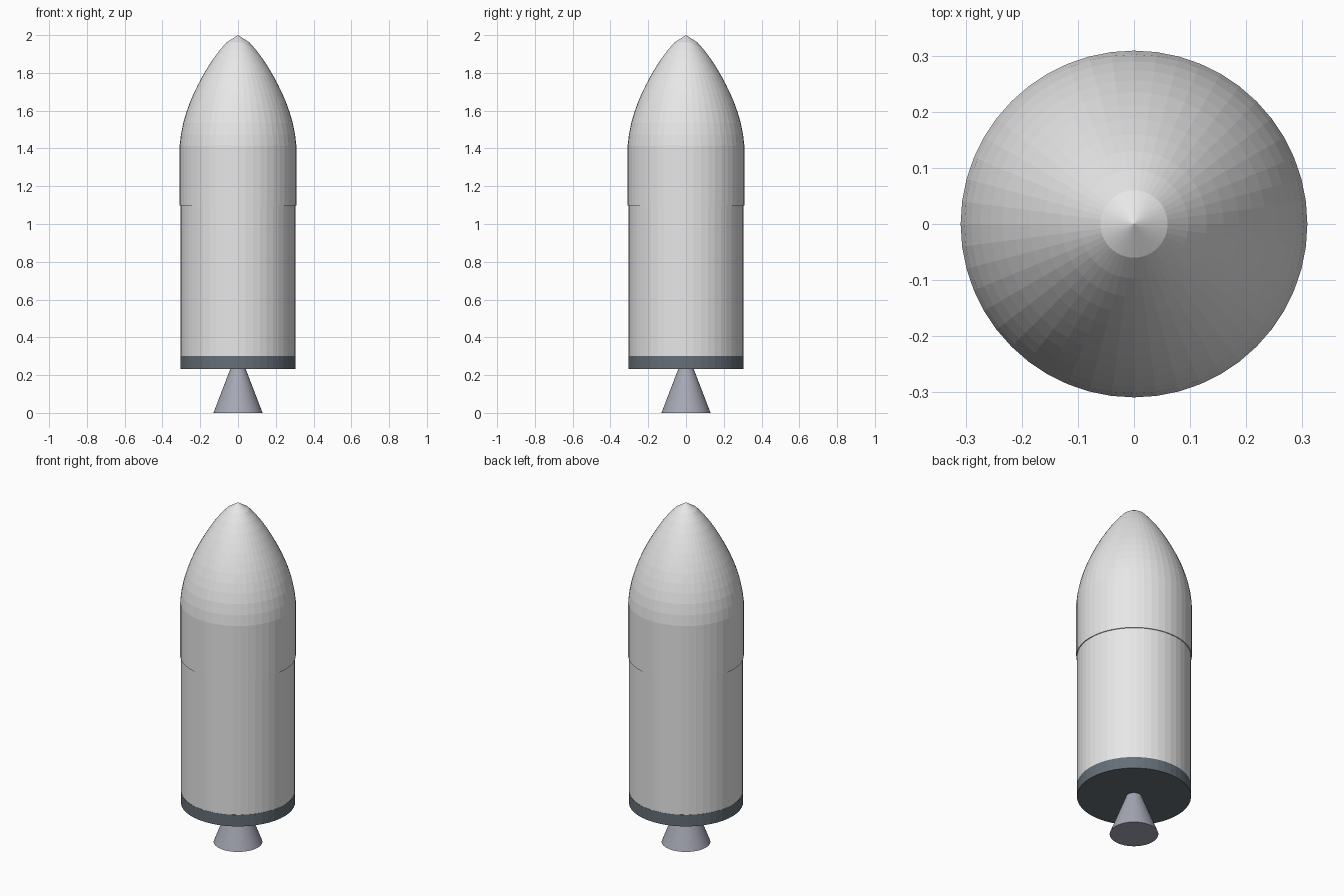
import bpy
import bmesh
from math import cos, sin, pi

SEGMENTS = 48

cube = bpy.data.objects.get("Cube")
if cube:
    bpy.data.objects.remove(cube, do_unlink=True)


def make_material(name, color):
    mat = bpy.data.materials.new(name)
    mat.use_nodes = True
    mat.diffuse_color = (*color, 1)
    mat.node_tree.nodes["Principled BSDF"].inputs["Base Color"].default_value = (*color, 1)
    return mat


def turned_part(name, profile, mat):
    """Closed solid of revolution from (radius, height) points, bottom to top."""
    bm = bmesh.new()
    rings = []
    for radius, z in profile:
        if radius == 0:
            rings.append([bm.verts.new((0, 0, z))] * SEGMENTS)
        else:
            angles = [2 * pi * i / SEGMENTS for i in range(SEGMENTS)]
            rings.append([bm.verts.new((radius * cos(a), radius * sin(a), z)) for a in angles])
    for low, high in zip(rings, rings[1:]):
        for i in range(SEGMENTS):
            j = (i + 1) % SEGMENTS
            corners = [low[i], low[j], high[j], high[i]]
            bm.faces.new(list(dict.fromkeys(corners)))
    # Flat end caps where the profile does not close on the axis
    if profile[0][0] > 0:
        bm.faces.new(rings[0][::-1])
    if profile[-1][0] > 0:
        bm.faces.new(rings[-1])
    bmesh.ops.recalc_face_normals(bm, faces=bm.faces)
    mesh = bpy.data.meshes.new(name)
    bm.to_mesh(mesh)
    bm.free()
    mesh.materials.append(mat)
    obj = bpy.data.objects.new(name, mesh)
    bpy.context.collection.objects.link(obj)
    return obj


white = make_material("hull_white", (0.8, 0.8, 0.8))
slate = make_material("dark_slate", (0.13, 0.16, 0.185))
metal = make_material("nozzle_grey", (0.38, 0.39, 0.46))

# Engine bell under the hull
turned_part("engine_nozzle", [(0.13, 0), (0.04, 0.235)], metal)

# Dark ring at the base of the hull
turned_part("base_ring", [(0.305, 0.232), (0.305, 0.3)], slate)

# Main tank
turned_part("hull", [(0.304, 0.3), (0.304, 1.12)], white)

# Slightly wider fairing with a curved, blunt-tipped nose
nose = [(0.309, 1.415), (0.302, 1.475), (0.29, 1.535), (0.274, 1.59),
        (0.256, 1.64), (0.235, 1.69), (0.212, 1.737), (0.187, 1.784),
        (0.16, 1.83), (0.13, 1.876), (0.097, 1.92), (0.06, 1.962), (0, 2)]
turned_part("nose_fairing", [(0.309, 1.097)] + nose, white)
